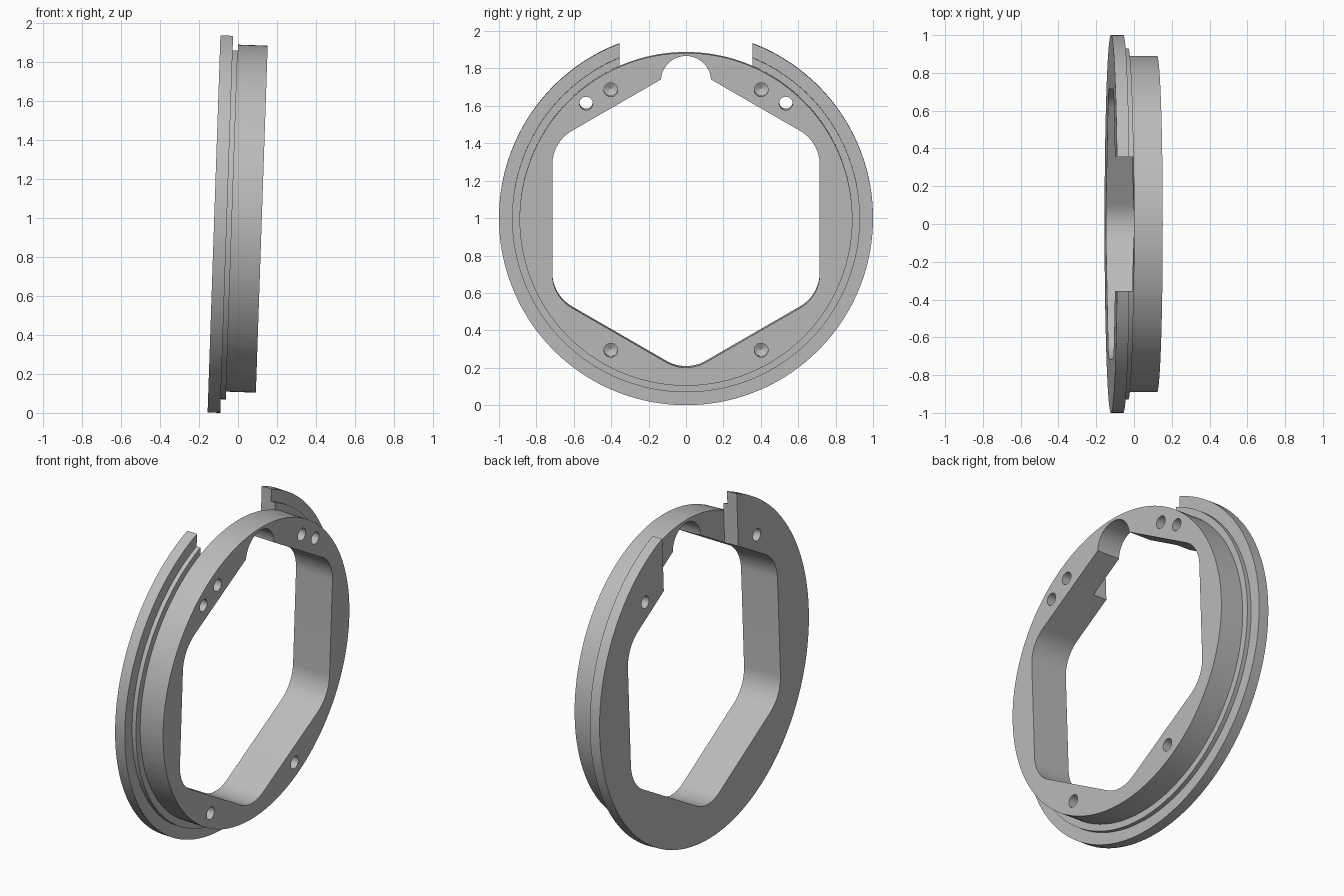
import bpy, bmesh, math
from mathutils import Matrix, Vector

if "Cube" in bpy.data.objects:
    bpy.data.objects.remove(bpy.data.objects["Cube"], do_unlink=True)

BACK, FLANGE, STEP, FRONT = -0.122, -0.057, -0.031, 0.122   # depths along the ring axis
TILT = math.radians(1.95)

grey = bpy.data.materials.new("satin grey")
grey.use_nodes = True
grey.diffuse_color = (0.5, 0.5, 0.5, 1)
grey.node_tree.nodes["Principled BSDF"].inputs["Base Color"].default_value = (0.5, 0.5, 0.5, 1)


def circle(radius, y=0, z=0, n=48):
    return [(y + radius * math.cos(2 * math.pi * i / n),
             z + radius * math.sin(2 * math.pi * i / n)) for i in range(n)]


def rounded_hexagon(inradius, fillet, n=12):
    # Pointy-top hexagon; each corner arc spans sixty degrees
    pts = []
    reach = (inradius - fillet) / math.cos(math.pi / 6)
    for k in range(6):
        mid = math.pi / 2 + k * math.pi / 3
        for i in range(n + 1):
            a = mid - math.pi / 6 + i * math.pi / 3 / n
            pts.append((reach * math.cos(mid) + fillet * math.cos(a),
                        reach * math.sin(mid) + fillet * math.sin(a)))
    return pts


def loft(name, sections):
    # Closed solid through (depth, outline) sections along x
    bm = bmesh.new()
    rings = [[bm.verts.new((x, y, z)) for y, z in outline] for x, outline in sections]
    for a, b in zip(rings, rings[1:]):
        for i in range(len(a)):
            j = (i + 1) % len(a)
            bm.faces.new((a[i], a[j], b[j], b[i]))
    bm.faces.new(rings[0][::-1])
    bm.faces.new(rings[-1])
    bmesh.ops.recalc_face_normals(bm, faces=bm.faces)
    mesh = bpy.data.meshes.new(name)
    bm.to_mesh(mesh)
    bm.free()
    obj = bpy.data.objects.new(name, mesh)
    bpy.context.scene.collection.objects.link(obj)
    return obj


def cut(target, cutter):
    mod = target.modifiers.new("cut", 'BOOLEAN')
    mod.operation = 'DIFFERENCE'
    mod.solver = 'EXACT'
    mod.object = cutter
    bpy.context.view_layer.update()
    deps = bpy.context.evaluated_depsgraph_get()
    result = bpy.data.meshes.new_from_object(target.evaluated_get(deps))
    target.modifiers.clear()
    target.data = result
    bpy.data.objects.remove(cutter, do_unlink=True)


# Stepped disc: wide flange, narrow step, main collar
profile = [(BACK, 1), (FLANGE, 1), (FLANGE, 0.93), (STEP, 0.93), (STEP, 0.89), (FRONT, 0.89)]
ring = loft("adapter_ring", [(x, circle(r, n=180)) for x, r in profile])

# Hexagonal opening
hexagon = rounded_hexagon(0.715, 0.21)
cut(ring, loft("hex_cutter", [(-0.3, hexagon), (0.3, hexagon)]))

# Gap in the flange at the top
gap = [(-0.356, 0.3), (0.356, 0.3), (0.356, 1.2), (-0.356, 1.2)]
cut(ring, loft("gap_cutter", [(-0.3, gap), (STEP + 0.0006, gap)]))

# Round relief at the top of the opening
relief = circle(0.134, 0, 0.74, 64)
cut(ring, loft("relief_cutter", [(-0.3, relief), (0.3, relief)]))

# Through holes, and blind holes with drilled conical ends
for side in (-1, 1):
    hole = circle(0.036, side * 0.534, 0.62, 32)
    cut(ring, loft("through_cutter", [(-0.3, hole), (0.3, hole)]))
    for z in (0.693, -0.7):
        blind = circle(0.037, side * 0.402, z, 32)
        tip = circle(0.001, side * 0.402, z, 32)
        cut(ring, loft("blind_cutter", [(-0.07, tip), (-0.05, blind), (0.3, blind)]))

# Lean the ring slightly and stand it on the ground
ring.data.transform(Matrix.Rotation(TILT, 4, 'Y'))
low = min(v.co.z for v in ring.data.vertices)
ring.data.transform(Matrix.Translation(Vector((0, 0, -low))))

ring.data.materials.clear()
ring.data.materials.append(grey)
for poly in ring.data.polygons:
    poly.material_index = 0

bpy.ops.object.select_all(action='DESELECT')
ring.select_set(True)
bpy.context.view_layer.objects.active = ring
bpy.ops.object.shade_smooth_by_angle(angle=math.radians(25))
